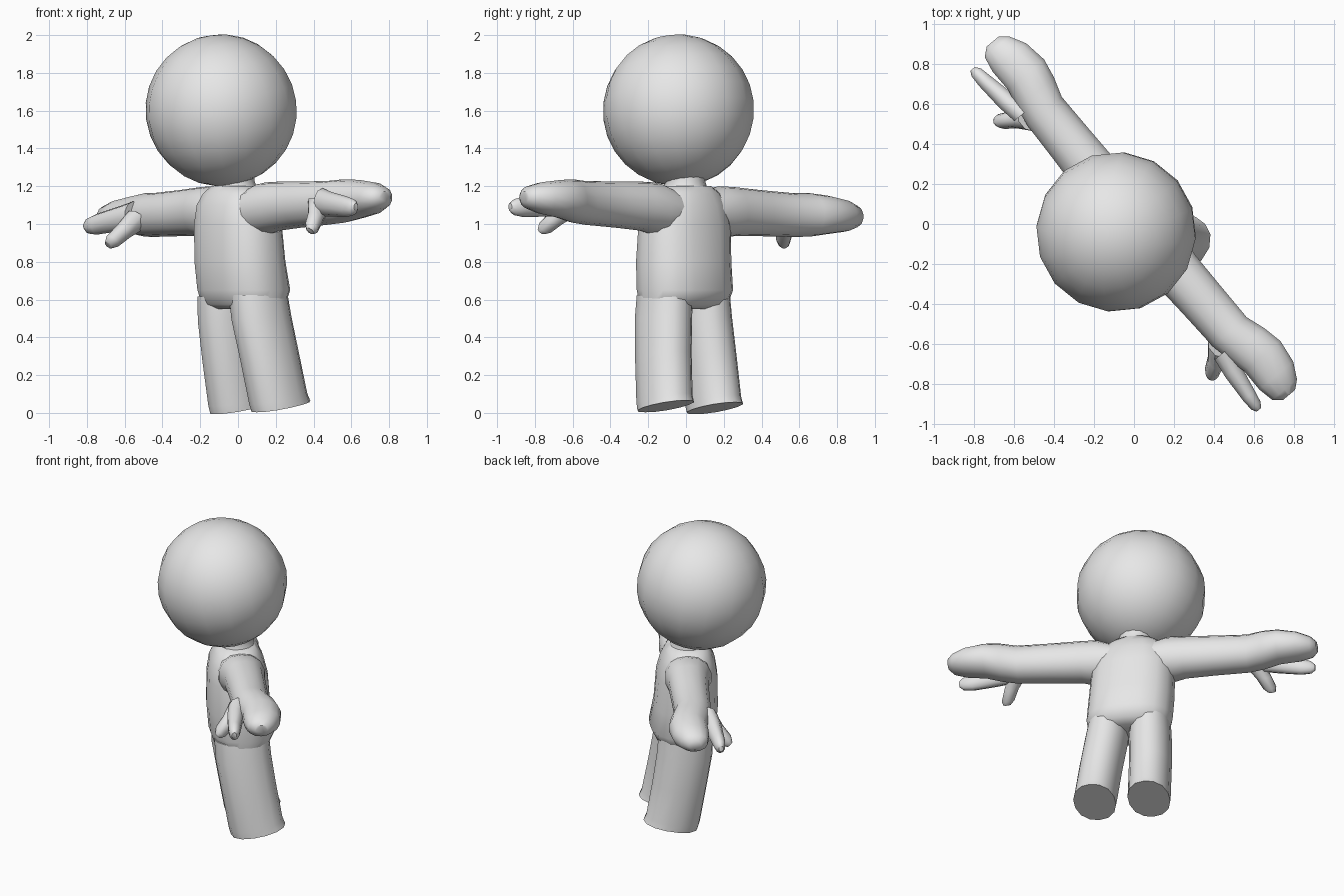
import bpy, bmesh, math
from mathutils import Vector, Matrix

if "Cube" in bpy.data.objects:
    bpy.data.objects.remove(bpy.data.objects["Cube"])

TURN = Matrix.Rotation(math.radians(-50), 4, 'Z')   # the figure faces front left

skin = bpy.data.materials.new("light_grey")
skin.diffuse_color = (0.8, 0.8, 0.8, 1)
skin.use_nodes = True
skin.node_tree.nodes["Principled BSDF"].inputs["Base Color"].default_value = skin.diffuse_color


def finish(name, bm, sharp=50):
    bmesh.ops.recalc_face_normals(bm, faces=bm.faces)
    bm.transform(TURN)
    me = bpy.data.meshes.new(name)
    bm.to_mesh(me)
    bm.free()
    me.materials.append(skin)
    ob = bpy.data.objects.new(name, me)
    bpy.context.collection.objects.link(ob)
    bpy.ops.object.select_all(action='DESELECT')
    ob.select_set(True)
    bpy.context.view_layer.objects.active = ob
    bpy.ops.object.shade_smooth_by_angle(angle=math.radians(sharp))
    return ob


def loft(name, rings, sides=14, power=2.0):
    """Skin a tube through rings of (centre, half axis a, half axis b)."""
    bm = bmesh.new()
    loops = []
    for c, a, b in rings:
        loop = []
        for i in range(sides):
            t = 2 * math.pi * (i + 0.5) / sides
            ct, st = math.cos(t), math.sin(t)
            k = (abs(ct) ** power + abs(st) ** power) ** (-1 / power)
            loop.append(bm.verts.new(Vector(c) + Vector(a) * ct * k + Vector(b) * st * k))
        loops.append(loop)
    for p, q in zip(loops, loops[1:]):
        for i in range(sides):
            j = (i + 1) % sides
            bm.faces.new((p[i], p[j], q[j], q[i]))
    bm.faces.new(loops[0])
    bm.faces.new(loops[-1])
    return finish(name, bm)


def mid(z):
    """Sideways drift of the body's centre line."""
    return 0.06 - 0.055 * z


# Head
bm = bmesh.new()
bmesh.ops.create_uvsphere(bm, u_segments=16, v_segments=14, radius=0.402)
bm.transform(Matrix.Translation((-0.027, -0.094, 1.602)) @ Matrix.Rotation(math.radians(10), 4, 'X'))
finish("head", bm)

# Neck
loft("neck", [((mid(z), v, z), (r, 0, 0), (0, r, 0)) for z, v, r in
              [(1.12, -0.01, 0.15), (1.19, -0.01, 0.115), (1.23, -0.015, 0.105), (1.29, -0.025, 0.115)]])

# Torso with rounded seat and shoulders: height, depth centre, half width, half depth
torso = [(0.55, 0.01, 0.20, 0.13), (0.575, 0.015, 0.25, 0.175), (0.65, 0.02, 0.265, 0.205),
         (0.80, 0.0, 0.265, 0.197), (1.0, -0.005, 0.258, 0.188), (1.10, -0.01, 0.238, 0.168),
         (1.16, -0.01, 0.20, 0.14), (1.20, -0.01, 0.14, 0.11)]
loft("torso", [((mid(z), v, z), (w, 0, 0), (0, d, 0)) for z, v, w, d in torso], 18, 2.5)

for s, side in ((-1, "right"), (1, "left")):
    # Leg: height, depth centre, side offset, half width, half depth, slope of the ring
    leg = [(0.03, 0.105, 0.17, 0.130, 0.168, 0.19), (0.07, 0.09, 0.168, 0.130, 0.166, 0.18),
           (0.30, 0.05, 0.155, 0.130, 0.168, 0.12), (0.50, 0.018, 0.138, 0.131, 0.172, 0.06),
           (0.62, 0.01, 0.13, 0.125, 0.17, 0.0)]
    loft(side + "_leg", [((mid(z) + s * o, v, z + 0.005 * s), (w, 0, 0), (0, d, d * k))
                         for z, v, o, w, d, k in leg], 14, 2.2)

    def at(u, v, dz):
        return (s * u, v, 1.08 + 0.045 * s * u + dz)

    # Arm and mitten: reach, depth centre, lift, half depth, half height
    arm = [(0.10, 0.0, -0.02, 0.14, 0.11), (0.22, 0.005, -0.01, 0.145, 0.14), (0.32, 0.012, 0, 0.125, 0.13),
           (0.50, 0.016, 0, 0.119, 0.122), (0.72, 0.02, 0, 0.114, 0.116), (0.82, 0.045, 0.005, 0.122, 0.115),
           (0.92, 0.067, 0.01, 0.120, 0.102), (1.04, 0.058, 0.01, 0.112, 0.085),
           (1.12, 0.045, 0.01, 0.082, 0.060), (1.155, 0.045, 0.01, 0.040, 0.030)]
    loft(side + "_arm", [(at(u, v, dz), (0, d, 0), (0, 0, h)) for u, v, dz, d, h in arm], 14, 2.2)

    # Finger
    finger = [(0.78, -0.07, 0.0, 0.06, 0.075), (0.88, -0.093, -0.015, 0.052, 0.065),
              (1.03, -0.112, -0.035, 0.040, 0.055), (1.09, -0.117, -0.04, 0.032, 0.042),
              (1.115, -0.12, -0.04, 0.015, 0.02)]
    loft(side + "_finger", [(at(u, v, dz), (0, d, 0), (0, 0, h)) for u, v, dz, d, h in finger], 10)

    # Thumb pointing forward and down
    thumb = [(0.74, -0.07, -0.02, 0.065), (0.79, -0.13, -0.085, 0.048),
             (0.82, -0.18, -0.135, 0.042), (0.83, -0.198, -0.155, 0.025)]
    loft(side + "_thumb", [(at(u, v, dz), (r, 0, 0), (0, r * 0.7, -r * 0.7)) for u, v, dz, r in thumb], 8)
